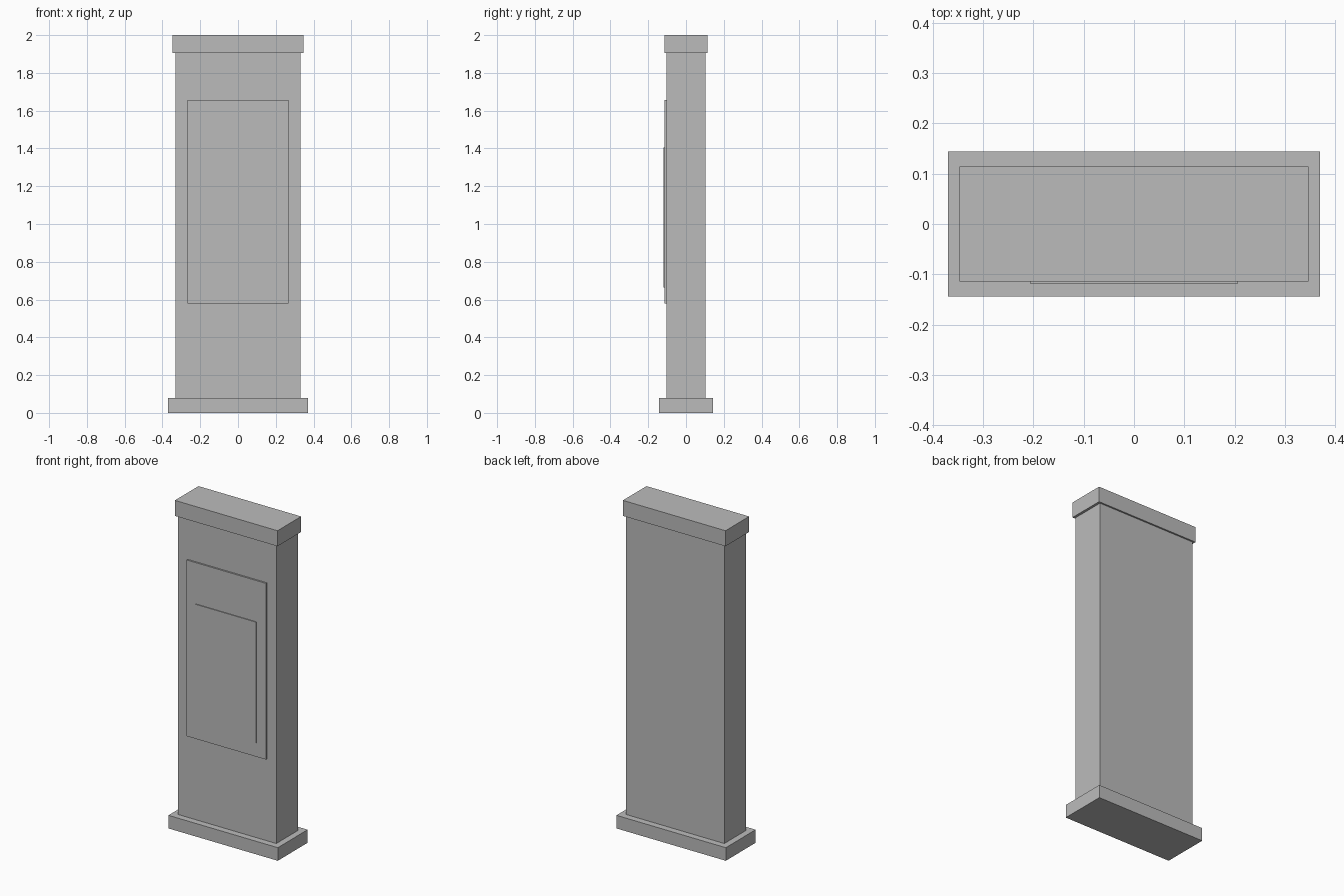
import bpy

cube = bpy.data.objects.get("Cube")
if cube:
    bpy.data.objects.remove(cube, do_unlink=True)

# Single flat grey
grey = bpy.data.materials.new("light_grey")
grey.use_nodes = True
colour = (0.5, 0.5, 0.5, 1)
grey.diffuse_color = colour
bsdf = next(n for n in grey.node_tree.nodes if n.type == "BSDF_PRINCIPLED")
bsdf.inputs["Base Color"].default_value = colour


def box(name, half_width, y_range, z_range):
    """Box centred on x, spanning the given y and z ranges."""
    (y0, y1), (z0, z1) = y_range, z_range
    bpy.ops.mesh.primitive_cube_add(size=1, location=(0, (y0 + y1) / 2, (z0 + z1) / 2))
    obj = bpy.context.object
    obj.name = obj.data.name = name
    obj.scale = (2 * half_width, y1 - y0, z1 - z0)
    bpy.ops.object.transform_apply(location=False, rotation=False, scale=True)
    obj.data.materials.append(grey)
    return obj


# Upright slab between a wide plinth and a slim cap
box("base_plinth", 0.37, (-0.144, 0.144), (0, 0.08))
box("pillar_body", 0.332, (-0.104, 0.104), (0.08, 1.905))
box("top_cap", 0.347, (-0.114, 0.114), (1.905, 2))

# Raised panel on the front, with a smaller plate on it
box("front_panel", 0.268, (-0.114, -0.104), (0.58, 1.657))
box("inner_plate", 0.206, (-0.119, -0.114), (0.665, 1.405))
